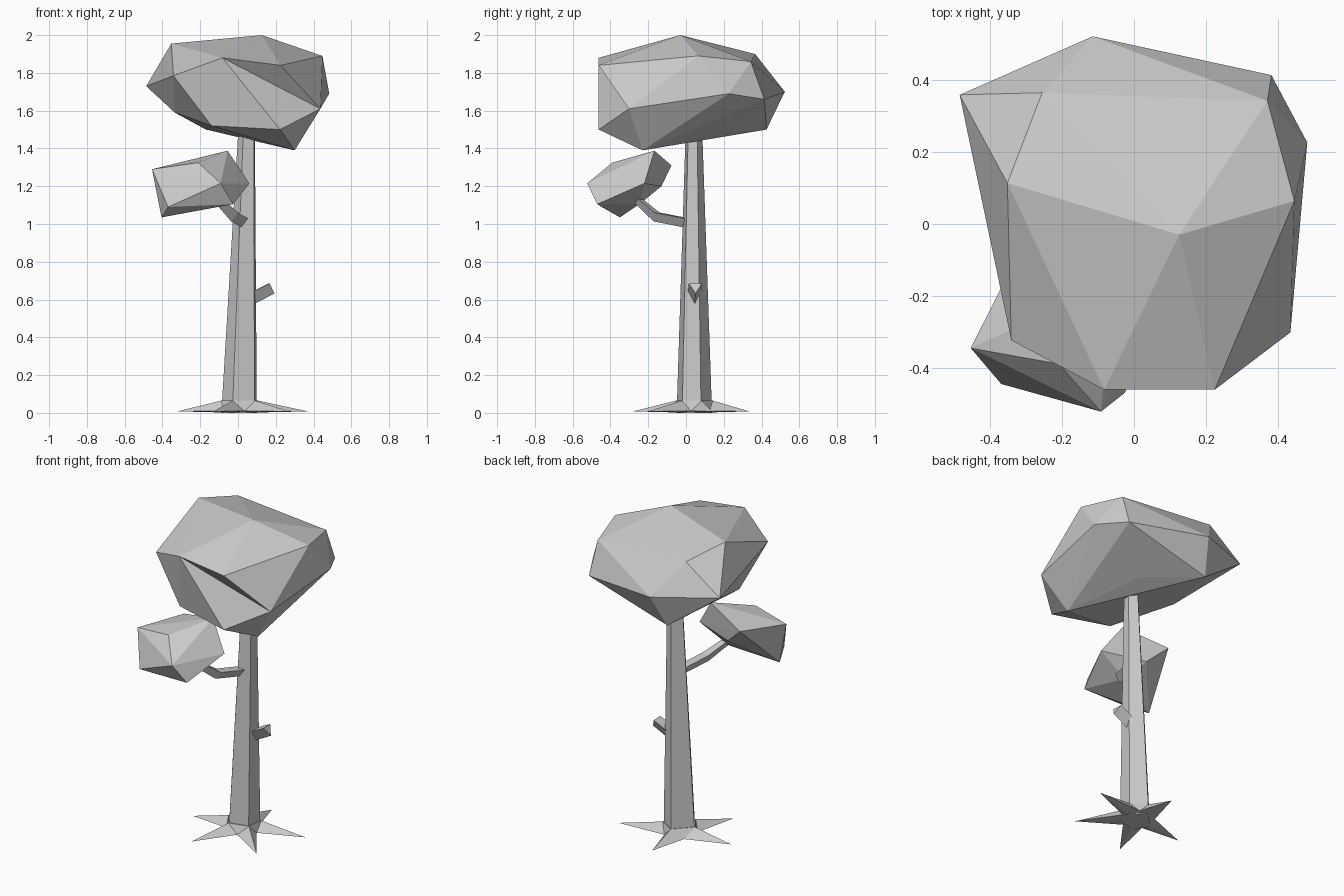
import bpy, bmesh
from math import cos, sin, radians
from mathutils import Vector

cube = bpy.data.objects.get("Cube")
if cube:
    bpy.data.objects.remove(cube, do_unlink=True)

grey = bpy.data.materials.new("plain_grey")
grey.use_nodes = True
colour = (0.6, 0.6, 0.6, 1)
grey.diffuse_color = colour
grey.node_tree.nodes["Principled BSDF"].inputs["Base Color"].default_value = colour


def finish(name, bm):
    bmesh.ops.recalc_face_normals(bm, faces=bm.faces)
    mesh = bpy.data.meshes.new(name)
    bm.to_mesh(mesh)
    bm.free()
    mesh.materials.append(grey)
    obj = bpy.data.objects.new(name, mesh)
    bpy.context.collection.objects.link(obj)
    return obj


def boulder(name, points, notch=None):
    """Faceted foliage clump; notch names two corners whose edge is folded in."""
    bm = bmesh.new()
    verts = [bm.verts.new(p) for p in points]
    bmesh.ops.convex_hull(bm, input=verts)
    loose = [v for v in bm.verts if not v.link_faces]
    bmesh.ops.delete(bm, geom=loose, context="VERTS")
    if notch:
        a, b = (Vector(p) for p in notch)
        for e in list(bm.edges):
            p, q = (v.co for v in e.verts)
            if min((p - a).length + (q - b).length, (p - b).length + (q - a).length) < 1e-4:
                bmesh.ops.rotate_edges(bm, edges=[e], use_ccw=True)
                break
    finish(name, bm)


def loft(name, rings):
    """Skin a list of rings of points and cap both ends."""
    bm = bmesh.new()
    rows = [[bm.verts.new(p) for p in ring] for ring in rings]
    n = len(rows[0])
    for low, high in zip(rows, rows[1:]):
        for i in range(n):
            j = (i + 1) % n
            bm.faces.new((low[i], low[j], high[j], high[i]))
    bm.faces.new(rows[0])
    bm.faces.new(rows[-1])
    finish(name, bm)


# Trunk: tapered five-sided column whose corners line up with the roots
angles = [-38, 24, 92, 182, 246]


def trunk_ring(x, y, z, r):
    return [(x + r * cos(radians(a)), y + r * sin(radians(a)), z) for a in angles]


loft("trunk", [trunk_ring(0.01, 0.04, 0.0, 0.098), trunk_ring(0.048, 0.04, 1.52, 0.045)])

# Roots: flat star with ridges that climb the trunk corners
tips = [(0.27, -0.2), (0.37, 0.14), (0.0, 0.335), (-0.32, 0.01), (-0.13, -0.28)]
bm = bmesh.new()
centre = Vector((0.01, 0.04, 0.0))
ridge = [bm.verts.new(p) for p in trunk_ring(0.012, 0.04, 0.065, 0.102)]
ends = [bm.verts.new((x, y, 0.008)) for x, y in tips]
valleys = []
for i, a in enumerate(angles):
    mid = radians((a + (angles[(i + 1) % 5] + (360 if i == 4 else 0))) / 2)
    valleys.append(bm.verts.new(centre + 0.1 * Vector((cos(mid), sin(mid), 0.1))))
base = bm.verts.new(centre)
for i in range(5):
    for v in (valleys[i - 1], valleys[i]):
        bm.faces.new((ridge[i], ends[i], v))
        bm.faces.new((base, ends[i], v))
    bm.faces.new((ridge[i], valleys[i], ridge[(i + 1) % 5]))
bm.faces.new(ridge)
finish("roots", bm)


# Branches: three-sided tapered tubes along a path
def branch(name, path, radii):
    path = [Vector(p) for p in path]
    side = (path[-1] - path[0]).cross(Vector((0, 0, 1))).normalized()
    rings = []
    for i, (p, r) in enumerate(zip(path, radii)):
        along = (path[min(i + 1, len(path) - 1)] - path[max(i - 1, 0)]).normalized()
        up = side.cross(along)
        rings.append([p + r * (cos(radians(a)) * side + sin(radians(a)) * up)
                      for a in (30, 150, 270)])
    loft(name, rings)


branch("long_branch", [(0.03, 0.02, 1.01), (-0.03, -0.16, 1.045), (-0.13, -0.28, 1.15)],
       [0.034, 0.034, 0.025])
branch("stub_branch", [(0.06, 0.045, 0.61), (0.175, 0.05, 0.668)], [0.042, 0.04])

# Large crown, with one folded-in facet at the front
lip, chin = (0.225, -0.462, 1.84), (0.223, -0.462, 1.5)
boulder("crown", [
    (0.126, -0.03, 2.0), (-0.353, 0.114, 1.955), (-0.486, 0.36, 1.73),
    (-0.342, -0.324, 1.785), (-0.083, -0.462, 1.88), lip, chin,
    (0.447, 0.064, 1.89), (0.483, 0.227, 1.69), (0.436, -0.302, 1.61),
    (0.3, -0.23, 1.39), (-0.14, -0.377, 1.52), (-0.335, -0.05, 1.59),
    (-0.17, 0.426, 1.5), (0.12, 0.19, 1.49), (-0.115, 0.523, 1.7),
    (0.383, 0.415, 1.66), (0.372, 0.343, 1.86), (-0.256, 0.366, 1.9),
], notch=(lip, chin))

# Small clump carried by the long branch
boulder("small_clump", [
    (-0.455, -0.346, 1.29), (-0.055, -0.167, 1.388), (0.06, -0.22, 1.215),
    (-0.025, -0.47, 1.105), (-0.405, -0.35, 1.035), (-0.37, -0.446, 1.09),
    (-0.21, -0.39, 1.325), (-0.092, -0.523, 1.215), (-0.32, -0.077, 1.31),
    (-0.2, -0.13, 1.2), (-0.13, -0.24, 1.11),
])
